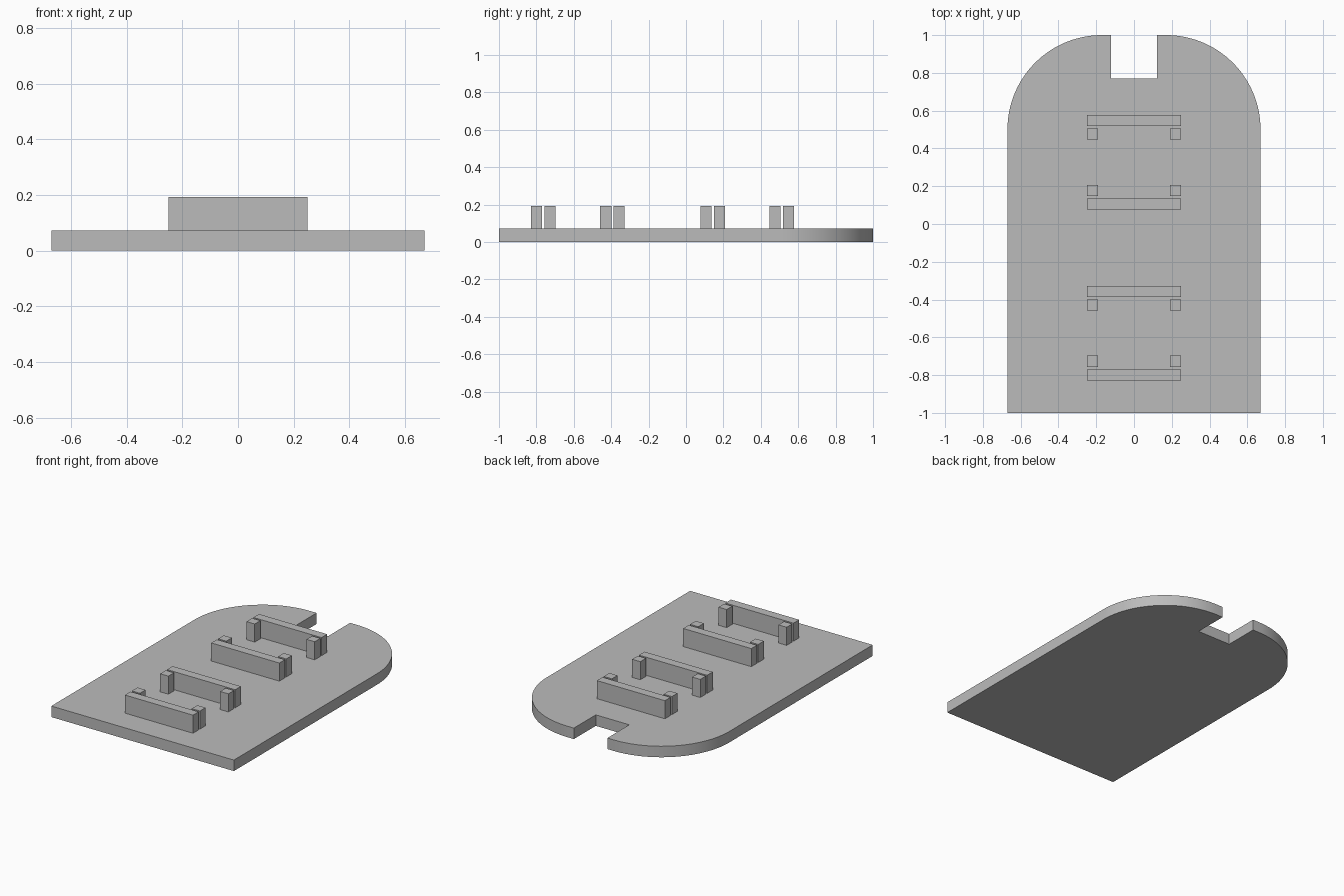
import bpy, bmesh
from math import sin, cos, pi, radians

cube = bpy.data.objects.get("Cube")
if cube:
    bpy.data.objects.remove(cube, do_unlink=True)

HALF_W, THICK, TOP = 0.67, 0.073, 0.193
RADIUS = 0.5

grey = bpy.data.materials.new("plain grey")
grey.use_nodes = True
colour = (0.5, 0.5, 0.5, 1)
grey.diffuse_color = colour
grey.node_tree.nodes["Principled BSDF"].inputs["Base Color"].default_value = colour


def extrude_outline(name, outline, z0, z1):
    """Solid prism from a counter-clockwise outline."""
    bm = bmesh.new()
    base = bm.faces.new([bm.verts.new((x, y, z0)) for x, y in outline])
    top = bmesh.ops.extrude_face_region(bm, geom=[base])["geom"]
    verts = [v for v in top if isinstance(v, bmesh.types.BMVert)]
    bmesh.ops.translate(bm, verts=verts, vec=(0, 0, z1 - z0))
    bmesh.ops.recalc_face_normals(bm, faces=bm.faces)
    mesh = bpy.data.meshes.new(name)
    bm.to_mesh(mesh)
    bm.free()
    mesh.materials.append(grey)
    obj = bpy.data.objects.new(name, mesh)
    bpy.context.collection.objects.link(obj)
    return obj


def block(name, x, y, width, depth):
    w, d = width / 2, depth / 2
    outline = [(x - w, y - d), (x + w, y - d), (x + w, y + d), (x - w, y + d)]
    return extrude_outline(name, outline, THICK, TOP)


# Base plate: square front, rounded back corners and a notch in the back edge
STEPS = 32
right_half = [(HALF_W, -1)]
for i in range(STEPS + 1):
    a = pi / 2 * i / STEPS
    right_half.append((HALF_W - RADIUS + RADIUS * cos(a), 1 - RADIUS + RADIUS * sin(a)))
right_half += [(0.123, 1), (0.123, 0.77)]
plate = extrude_outline(
    "base_plate", right_half + [(-x, y) for x, y in reversed(right_half)], 0, THICK)
bpy.ops.object.select_all(action="DESELECT")
plate.select_set(True)
bpy.context.view_layer.objects.active = plate
bpy.ops.object.shade_smooth_by_angle(angle=radians(30))

# Two brackets, each with a pair of long bars and posts just inside them
for place, centre in (("front", -0.578), ("back", 0.327)):
    for end, s in (("front", -1), ("back", 1)):
        block(f"{place}_bracket_{end}_bar", 0, centre + s * 0.221, 0.5, 0.059)
        for side, x in (("left", 0.22), ("right", -0.22)):
            block(f"{place}_bracket_{end}_{side}_post", x, centre + s * 0.149, 0.06, 0.059)
